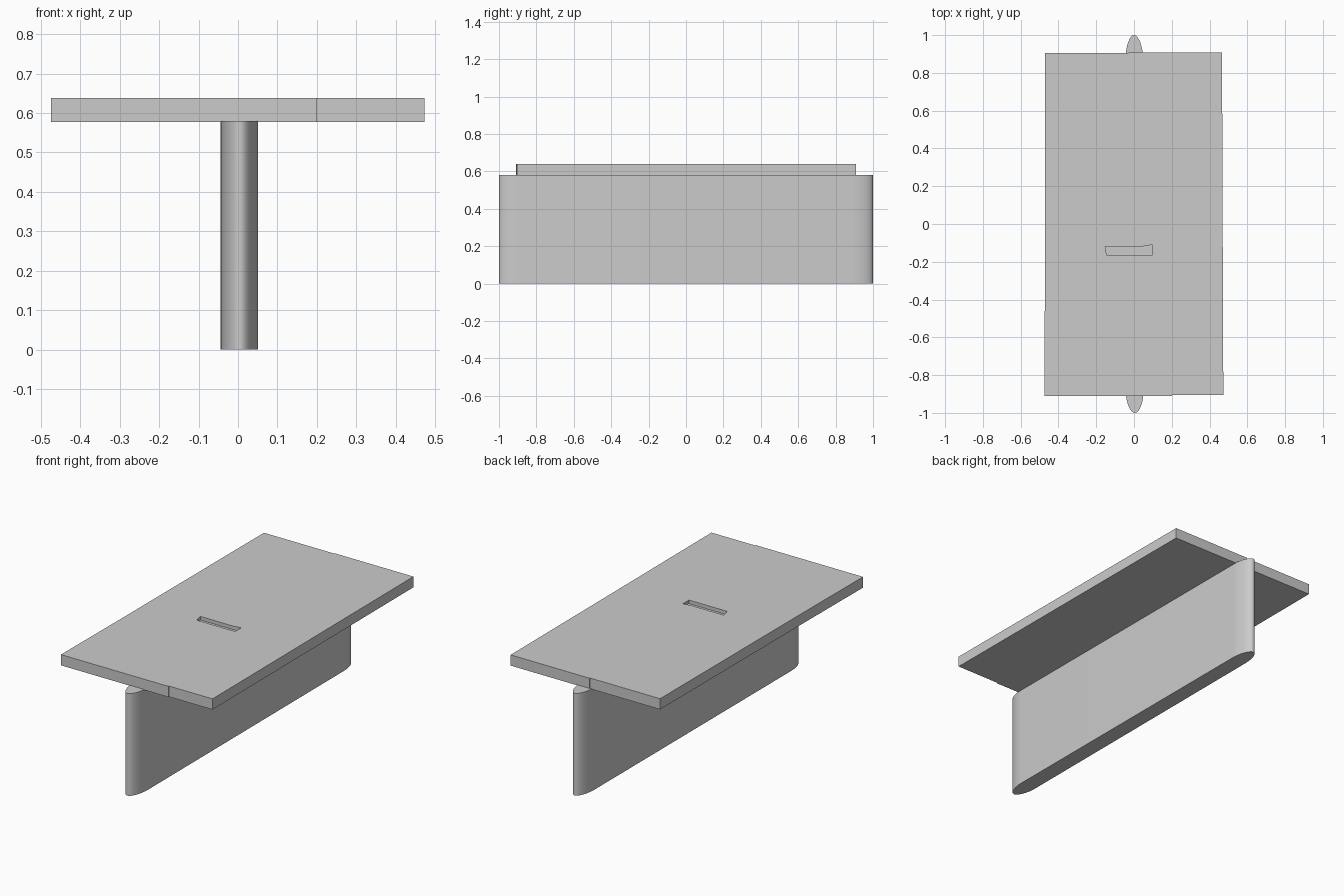
import bpy, bmesh, math

if "Cube" in bpy.data.objects:
    bpy.data.objects.remove(bpy.data.objects["Cube"])


def prism(name, outline, z0, z1):
    """Extrude a counter-clockwise outline straight up."""
    bm = bmesh.new()
    face = bm.faces.new([bm.verts.new((x, y, z0)) for x, y in outline])
    top = bmesh.ops.extrude_face_region(bm, geom=[face])["geom"]
    bmesh.ops.translate(bm, vec=(0, 0, z1 - z0),
                        verts=[v for v in top if isinstance(v, bmesh.types.BMVert)])
    bmesh.ops.recalc_face_normals(bm, faces=bm.faces)
    mesh = bpy.data.meshes.new(name)
    bm.to_mesh(mesh)
    bm.free()
    obj = bpy.data.objects.new(name, mesh)
    bpy.context.collection.objects.link(obj)
    return obj


def nose(right, left, tip, y0, sign, n=8):
    """Rounded nose running from the right side over the tip to the left side."""
    pts = []
    for i in range(2 * n + 1):
        a = math.pi * i / (2 * n)
        half = right - tip if i <= n else tip - left
        pts.append((tip + half * math.cos(a),
                    sign * (y0 + (1 - y0) * math.sin(a) ** 1.15)))
    return pts


# Supporting wall with a rounded nose at each end
back = nose(0.047, -0.044, 0.0, 0.885, 1)
front = nose(0.051, -0.044, 0.005, 0.885, -1)[::-1]
wall = prism("support_wall", back + front, 0, 0.58)

# Slab, with slightly uneven edges as in plan
slab = prism("top_slab", [(-0.475, -0.91), (0.2, -0.91), (0.2, -0.905), (0.473, -0.904),
                          (0.47, -0.16), (0.466, 0.908), (-0.03, 0.908),
                          (-0.03, 0.904), (-0.47, 0.904), (-0.472, -0.37)],
             0.577, 0.638)

# Shallow slot in the slab's upper face
cutter = prism("slot_cutter", [(-0.145, -0.165), (0.097, -0.165), (0.097, -0.11),
                               (0.05, -0.118), (-0.153, -0.118)], 0.618, 0.7)
cutter.hide_render = True
cutter.hide_set(True)
cut = slab.modifiers.new("slot", 'BOOLEAN')
cut.operation = 'DIFFERENCE'
cut.solver = 'EXACT'
cut.object = cutter

# Smooth noses, sharp edges elsewhere
bpy.ops.object.select_all(action='DESELECT')
wall.select_set(True)
bpy.context.view_layer.objects.active = wall
bpy.ops.object.shade_smooth_by_angle(angle=math.radians(35))
